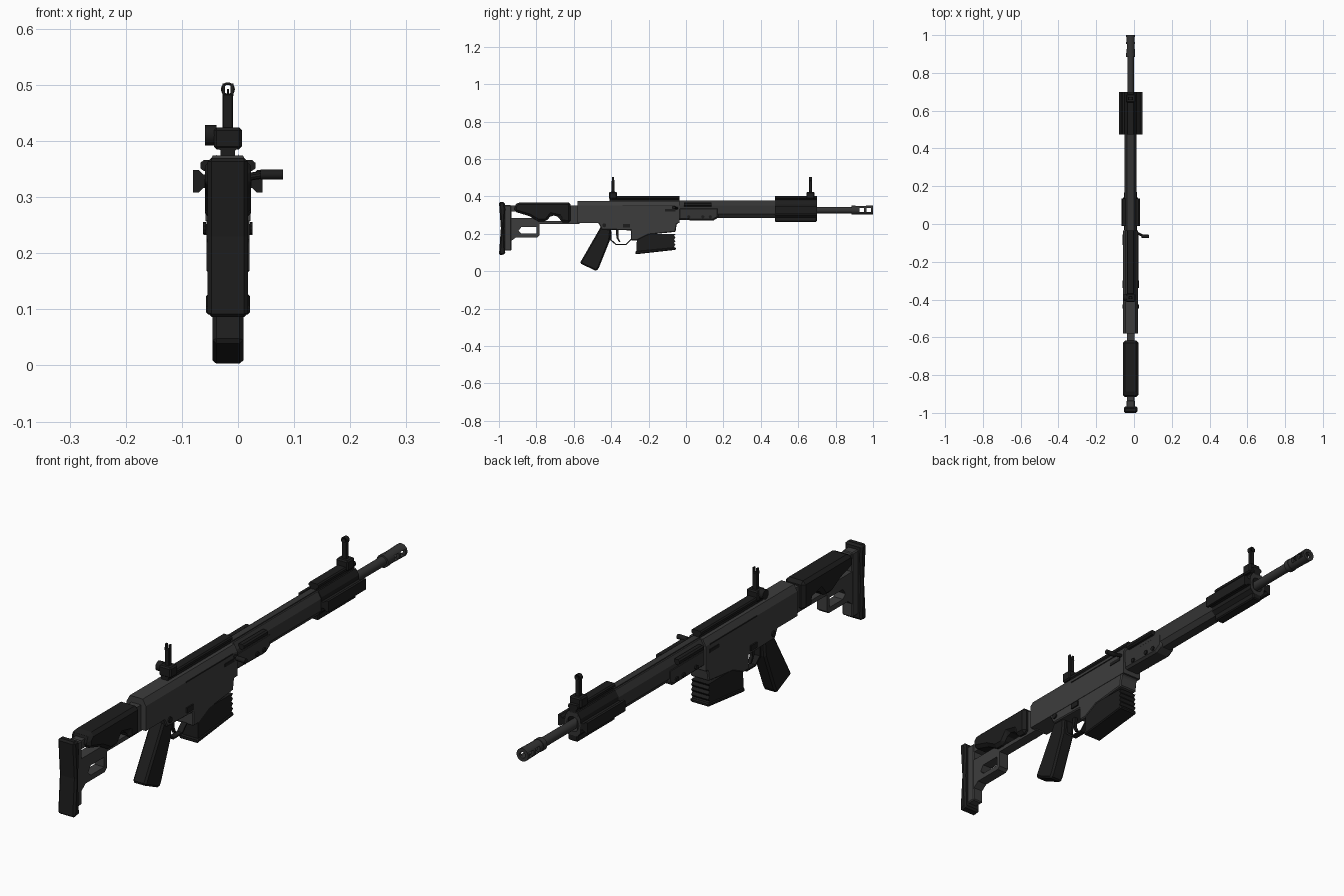
import bpy, bmesh, math
from mathutils import Vector

CX = -0.018  # centre line of the body


def material(name, v):
    m = bpy.data.materials.new(name)
    m.diffuse_color = (v, v, v, 1)
    return m


DARK = material("black polymer", 0.012)
GREY = material("dark grey metal", 0.046)
STEEL = material("barrel steel", 0.034)


def finish(bm, name, mat, bevel=0):
    bmesh.ops.recalc_face_normals(bm, faces=bm.faces)
    me = bpy.data.meshes.new(name)
    bm.to_mesh(me)
    bm.free()
    ob = bpy.data.objects.new(name, me)
    bpy.context.collection.objects.link(ob)
    me.materials.append(mat)
    if bevel:
        b = ob.modifiers.new("bevel", 'BEVEL')
        b.width, b.segments, b.limit_method = bevel, 1, 'ANGLE'
        b.angle_limit = math.radians(40)
    return ob


def prism(name, verts, push, mat, bevel=0):
    bm = bmesh.new()
    f = bm.faces.new([bm.verts.new(v) for v in verts])
    r = bmesh.ops.extrude_face_region(bm, geom=[f])
    bmesh.ops.translate(bm, vec=push, verts=[v for v in r["geom"] if isinstance(v, bmesh.types.BMVert)])
    return finish(bm, name, mat, bevel)


def side(name, pts, half, mat, bevel=0, x=CX):
    """Profile in y,z pushed sideways."""
    return prism(name, [(x - half, y, z) for y, z in pts], (2 * half, 0, 0), mat, bevel)


def along(name, pts, y0, y1, mat, bevel=0):
    """Section in x,z (from the centre line) pushed along the length."""
    return prism(name, [(CX + x, y0, z) for x, z in pts], (0, y1 - y0, 0), mat, bevel)


def box(name, y0, y1, z0, z1, half, mat, bevel=0, x=CX):
    return side(name, [(y0, z0), (y1, z0), (y1, z1), (y0, z1)], half, mat, bevel, x)


def rod(name, a, b, r, mat, n=16, r2=None):
    a, b = Vector(a), Vector(b)
    bm = bmesh.new()
    bmesh.ops.create_cone(bm, cap_ends=True, segments=n, radius1=r, radius2=r2 or r, depth=(b - a).length)
    bm.transform((b - a).to_track_quat('Z', 'Y').to_matrix().to_4x4())
    bmesh.ops.translate(bm, vec=(a + b) / 2, verts=bm.verts)
    ob = finish(bm, name, mat)
    bpy.ops.object.select_all(action='DESELECT')
    ob.select_set(True)
    bpy.context.view_layer.objects.active = ob
    bpy.ops.object.shade_smooth_by_angle(angle=math.radians(35))
    return ob


def cut(ob, cutter):
    m = ob.modifiers.new("cut", 'BOOLEAN')
    m.operation, m.object, m.solver = 'DIFFERENCE', cutter, 'EXACT'
    cutter.hide_render = True
    bpy.context.view_layer.objects.active = ob
    bpy.ops.object.modifier_apply(modifier=m.name)
    bpy.data.objects.remove(cutter)


# Stock: pad, plate, skeleton frame, cheek rest
side("butt_pad", [(-1, 0.37), (-0.97, 0.37), (-0.966, 0.33), (-0.972, 0.23), (-0.966, 0.09),
                  (-1, 0.085), (-0.99, 0.23)], 0.036, DARK, 0.007)
box("butt_plate", -0.972, -0.934, 0.11, 0.353, 0.022, GREY, 0.004)
frame = side("stock_frame", [(-0.936, 0.283), (-0.8, 0.283), (-0.784, 0.265), (-0.784, 0.19), (-0.795, 0.18),
                             (-0.91, 0.18), (-0.936, 0.16)], 0.02, GREY)
cut(frame, side("frame_hole", [(-0.895, 0.215), (-0.88, 0.2), (-0.8, 0.2), (-0.8, 0.237), (-0.88, 0.237)], 0.1, GREY))
box("stock_spine", -0.94, -0.57, 0.318, 0.35, 0.019, GREY)
box("stock_lower_bar", -0.79, -0.57, 0.252, 0.268, 0.02, GREY)
box("stock_hinge", -0.63, -0.57, 0.255, 0.35, 0.02, GREY)
side("cheek_rest", [(-0.917, 0.35), (-0.9, 0.368), (-0.617, 0.368), (-0.617, 0.258), (-0.672, 0.262), (-0.676, 0.29),
                    (-0.72, 0.3), (-0.747, 0.266), (-0.79, 0.266), (-0.84, 0.295), (-0.917, 0.318)],
     0.041, DARK, 0.012)

# Receiver: chamfered upper, lower housing with magazine well
along("upper_receiver", [(-0.04, 0.257), (0.04, 0.257), (0.04, 0.35), (0.027, 0.374), (-0.027, 0.374), (-0.04, 0.35)],
      -0.58, -0.035, GREY)
side("lower_receiver", [(-0.47, 0.26), (-0.45, 0.222), (-0.295, 0.218), (-0.295, 0.165), (-0.262, 0.165),
                        (-0.2, 0.195), (-0.056, 0.21), (-0.05, 0.25), (-0.036, 0.262), (-0.036, 0.3), (-0.47, 0.3)],
     0.0385, GREY, 0.004)
for s in (-1, 1):
    x = CX + s * 0.039
    box("receiver_seam", -0.34, -0.06, 0.347, 0.351, 0.0025, DARK, x=x)
    box("ejection_slot", -0.112, -0.056, 0.319, 0.331, 0.0035, DARK, x=x)
    box("selector", -0.338, -0.3, 0.232, 0.252, 0.0045, DARK, x=x)
    rod("receiver_pin", (x, -0.437, 0.245), (x + s * 0.005, -0.437, 0.245), 0.011, DARK, 10)

# Magazine with ribbed front edge and floor plate
ribs = [(-0.056 - (0.008 if i % 2 else 0), 0.122 + i * 0.0095) for i in range(9)]
side("magazine", [(-0.262, 0.2), (-0.265, 0.1)] + ribs, 0.036, DARK)
side("magazine_floor", [(-0.27, 0.09), (-0.054, 0.114), (-0.054, 0.128), (-0.27, 0.107)], 0.039, DARK, 0.004)

# Pistol grip, trigger and guard
side("pistol_grip", [(-0.455, 0.24), (-0.47, 0.212), (-0.568, 0.042), (-0.478, 0.0), (-0.465, 0.02),
                     (-0.407, 0.165), (-0.4, 0.24)], 0.0275, DARK, 0.007)
guard = [(-0.407, 0.22), (-0.405, 0.165), (-0.375, 0.139), (-0.32, 0.139), (-0.29, 0.168)]
inner = [(-0.4, 0.22), (-0.398, 0.168), (-0.372, 0.145), (-0.322, 0.145), (-0.29, 0.176)]
side("trigger_guard", guard + inner[::-1], 0.011, DARK)
side("trigger", [(-0.375, 0.222), (-0.36, 0.222), (-0.362, 0.18), (-0.35, 0.155), (-0.358, 0.155), (-0.372, 0.178)],
     0.006, DARK)

# Handguard: octagonal tube, front step and lower lug
tube = along("handguard", [(-0.018, 0.285), (0.018, 0.285), (0.032, 0.305), (0.032, 0.35), (0.018, 0.374),
                           (-0.018, 0.374), (-0.032, 0.35), (-0.032, 0.305)], -0.04, 0.7, STEEL)
cut(tube, rod("tube_bore", (CX, 0.64, 0.328), (CX, 0.72, 0.328), 0.028, STEEL, 12))
side("handguard_lug", [(-0.04, 0.34), (-0.04, 0.273), (0.145, 0.27), (0.175, 0.288), (0.175, 0.34)],
     0.034, STEEL, 0.008)
for s in (-1, 1):
    for y in (0.015, 0.09, 0.13):
        x = CX + s * 0.033
        rod("lug_bolt", (x, y, 0.29), (x + s * 0.006, y, 0.29), 0.009, DARK, 8)

# Top rails, with a T-shaped section
T_TOP = [(-0.013, 0.37), (0.013, 0.37), (0.013, 0.383), (0.02, 0.388), (0.02, 0.396), (0.016, 0.401),
         (-0.016, 0.401), (-0.02, 0.396), (-0.02, 0.388), (-0.013, 0.383)]
along("receiver_top_rail", T_TOP, -0.41, -0.035, DARK)
along("front_top_rail", T_TOP, 0.475, 0.7, DARK)
box("handguard_top_strip", -0.035, 0.475, 0.37, 0.378, 0.012, STEEL)
box("front_bottom_rail", 0.475, 0.7, 0.264, 0.29, 0.02, DARK, 0.004)

# Side rails on the front block and short rails near the receiver
T_SIDE = [(0.03, 0.316), (0.044, 0.316), (0.052, 0.308), (0.062, 0.308), (0.062, 0.348), (0.052, 0.348),
          (0.044, 0.34), (0.03, 0.34)]
for s in (-1, 1):
    along("front_side_rail", [(s * x, z) for x, z in T_SIDE], 0.475, 0.7, DARK)
    along("front_side_skin", [(s * x, z) for x, z in [(0.018, 0.284), (0.033, 0.3), (0.033, 0.355), (0.019, 0.376)]],
          0.475, 0.7, DARK)
    along("short_side_rail", [(s * x, z) for x, z in [(0.028, 0.348), (0.042, 0.346), (0.049, 0.351), (0.049, 0.361),
                                                      (0.043, 0.366), (0.028, 0.366)]], -0.01, 0.135, DARK)

# Bolt handle
rod("bolt_handle_arm", (CX + 0.03, -0.045, 0.335), (0.045, -0.062, 0.34), 0.007, DARK, 10)
rod("bolt_handle_knob", (0.04, -0.065, 0.34), (0.08, -0.066, 0.34), 0.009, DARK, 12)

# Barrel and vented muzzle brake
BZ = 0.326
rod("barrel", (CX, 0.62, BZ), (CX, 0.895, BZ), 0.0175, STEEL, 20)
rod("muzzle_collar", (CX, 0.885, BZ), (CX, 0.906, BZ), 0.024, STEEL, 16)
brake = rod("muzzle_brake", (CX, 0.9, BZ), (CX, 1.0, BZ), 0.022, STEEL, 16, 0.0245)
cut(brake, rod("bore_cut", (CX, 0.92, BZ), (CX, 1.02, BZ), 0.012, STEEL, 12))
for y in (0.927, 0.964):
    cut(brake, box("vent_cut", y, y + 0.026, BZ - 0.011, BZ + 0.011, 0.1, STEEL))

# Flip-up sights
for name, y in (("rear_sight", -0.39), ("front_sight", 0.665)):
    box(name + "_base", y - 0.022, y + 0.022, 0.385, 0.424, 0.025, DARK, 0.005)
    box(name + "_stem", y - 0.008, y + 0.008, 0.41, 0.484, 0.0095, DARK, 0.002)
rod("rear_sight_knob", (CX - 0.041, -0.39, 0.41), (CX - 0.02, -0.39, 0.41), 0.018, DARK, 12)
for s in (-1, 1):
    side("rear_sight_ear", [(-0.397, 0.48), (-0.383, 0.48), (-0.385, 0.502), (-0.395, 0.502)], 0.0025, DARK,
         x=CX + s * 0.0075)
ring = rod("front_sight_hood", (CX, 0.657, 0.492), (CX, 0.673, 0.492), 0.0125, DARK, 16)
cut(ring, rod("hood_hole", (CX, 0.64, 0.492), (CX, 0.69, 0.492), 0.008, DARK, 16))
rod("front_sight_post", (CX, 0.665, 0.48), (CX, 0.665, 0.493), 0.002, DARK, 8)
